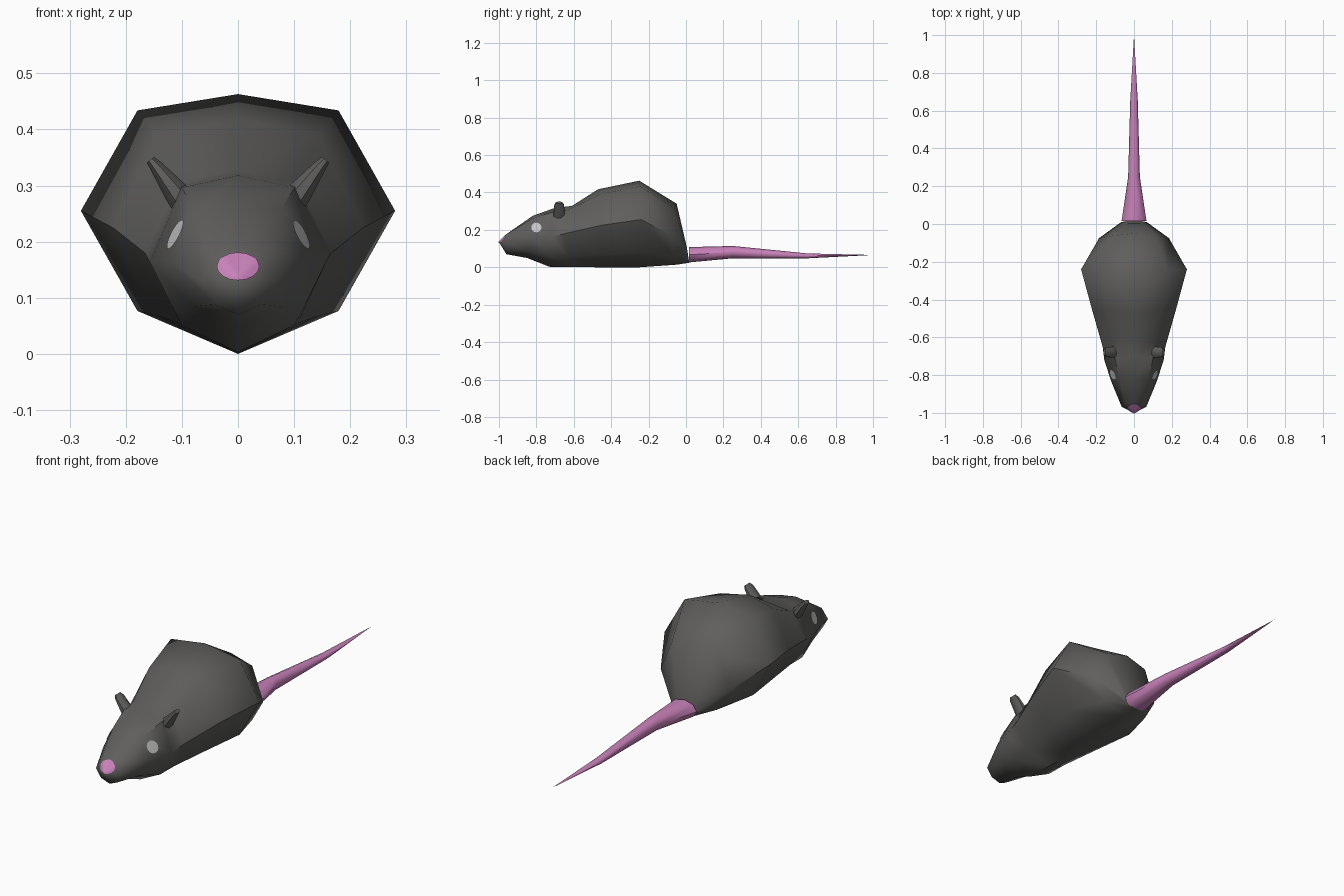
import bpy, bmesh, math
from mathutils import Vector
from mathutils.bvhtree import BVHTree

if "Cube" in bpy.data.objects:
    bpy.data.objects.remove(bpy.data.objects["Cube"])


def material(name, rgb):
    m = bpy.data.materials.new(name)
    m.diffuse_color = (*rgb, 1)
    m.use_nodes = True
    m.node_tree.nodes["Principled BSDF"].inputs["Base Color"].default_value = m.diffuse_color
    return m


GREY = material("dark grey fur", (0.115, 0.113, 0.11))
PINK = material("pink skin", (0.58, 0.22, 0.49))
EYE = material("light grey eye", (0.55, 0.55, 0.55))


def finish(name, verts, faces, mat, angle=40, merge=True):
    mesh = bpy.data.meshes.new(name)
    bm = bmesh.new()
    vs = [bm.verts.new(v) for v in verts]
    for f in faces:
        bm.faces.new([vs[i] for i in f])
    if merge:
        bmesh.ops.recalc_face_normals(bm, faces=bm.faces)
    bm.to_mesh(mesh)
    bm.free()
    mesh.materials.append(mat)
    obj = bpy.data.objects.new(name, mesh)
    bpy.context.collection.objects.link(obj)
    bpy.ops.object.select_all(action='DESELECT')
    obj.select_set(True)
    bpy.context.view_layer.objects.active = obj
    bpy.ops.object.shade_smooth_by_angle(angle=math.radians(angle))
    return obj


def loft(rings, start=None, end=None):
    """Skin a list of equal rings, closing each end with a point or a cap."""
    n = len(rings[0])
    verts = [v for r in rings for v in r]
    faces = [(k * n + i, k * n + (i + 1) % n, (k + 1) * n + (i + 1) % n, (k + 1) * n + i)
             for k in range(len(rings) - 1) for i in range(n)]
    for point, base in ((start, 0), (end, (len(rings) - 1) * n)):
        if point:
            verts.append(point)
            faces += [(base + i, base + (i + 1) % n, len(verts) - 1) for i in range(n)]
        else:
            faces.append(tuple(range(base, base + n)))
    return verts, faces


# body: eight-sided sections (y top, y side, y bottom, half width, z top, z side, z bottom)
SECTIONS = [
    (-0.94, -0.968, -0.96, 0.065, 0.19, 0.13, 0.07),
    (-0.82, -0.83, -0.85, 0.122, 0.275, 0.165, 0.05),
    (-0.70, -0.72, -0.73, 0.157, 0.318, 0.163, 0.003),
    (-0.61, -0.65, -0.60, 0.166, 0.328, 0.18, 0.001),
    (-0.47, -0.45, -0.45, 0.223, 0.417, 0.225, 0.0),
    (-0.25, -0.24, -0.25, 0.28, 0.463, 0.255, 0.0),
    (-0.05, -0.075, -0.05, 0.185, 0.34, 0.17, 0.014),
    (0.0, 0.01, 0.02, 0.068, 0.11, 0.07, 0.025)]


def body_ring(yt, ys, yb, w, zt, zs, zb):
    up, low = zs + 0.86 * (zt - zs), zs - 0.7 * (zs - zb)
    yu, yl = (yt + ys) / 2, (yb + ys) / 2
    half = [(0.64 * w, yu, up), (w, ys, zs), (0.64 * w, yl, low)]
    return [(0, yt, zt)] + half + [(0, yb, zb)] + [(-x, y, z) for x, y, z in half[::-1]]


verts, faces = loft([body_ring(*s) for s in SECTIONS], start=(0, -1, 0.135))
body = finish("body", verts, faces, GREY, 50)

# tail: tapering tube ending in a point (y, half width, half height, centre z)
tail = [[(w * math.cos(a), y, z + h * math.sin(a))
         for a in (math.tau * i / 8 for i in range(8))]
        for y, w, h, z in ((0.015, 0.066, 0.041, 0.067), (0.25, 0.031, 0.033, 0.081),
                           (0.65, 0.02, 0.013, 0.061))]
verts, faces = loft(tail, end=(0, 1, 0.066))
finish("tail", verts, faces, PINK, 50)

# ears: stubby flaps leaning outwards
for side, label in ((1, "left"), (-1, "right")):
    rings = []
    for x, z, r, d in ((0.08, 0.25, 0.03, 0.034), (0.11, 0.287, 0.024, 0.032),
                       (0.145, 0.333, 0.013, 0.028), (0.156, 0.346, 0.009, 0.018)):
        rings.append([(side * (x + 0.77 * r * math.cos(a)), -0.678 + d * math.sin(a),
                       z - 0.64 * r * math.cos(a))
                      for a in (math.tau * (i + 0.5) / 8 for i in range(8))])
    verts, faces = loft(rings)
    finish("ear_" + label, verts, faces, GREY)

# nose and eyes: thin plates projected onto the body
tree = BVHTree.FromPolygons([v.co for v in body.data.vertices],
                            [p.vertices[:] for p in body.data.polygons])


def plate(name, mat, centre, u, v, aim):
    n, steps = 16, 5
    aim = Vector(aim).normalized()
    spots = [(0, 0)] + [(k / steps * math.cos(math.tau * i / n), k / steps * math.sin(math.tau * i / n))
                        for k in range(1, steps + 1) for i in range(n)]
    pts = []
    for s, t in spots:
        origin = Vector(centre) + Vector(u) * s + Vector(v) * t
        hit = tree.ray_cast(origin, aim)[0]
        pts.append((hit or origin) - aim * 0.004)
    faces = [(0, 1 + i, 1 + (i + 1) % n) for i in range(n)]
    for k in range(steps - 1):
        a, b = 1 + k * n, 1 + (k + 1) * n
        faces += [(a + i, b + i, b + (i + 1) % n, a + (i + 1) % n) for i in range(n)]
    obj = finish(name, pts, faces, mat)
    if sum((p.normal.dot(aim) * p.area for p in obj.data.polygons)) > 0:
        obj.data.flip_normals()


plate("nose", PINK, (0, -1.2, 0.156), (0.038, 0, 0), (0, 0, 0.025), (0, 1, 0))
for side, label in ((1, "left"), (-1, "right")):
    plate("eye_" + label, EYE, (side * 0.4, -0.80, 0.213), (0, 0.027, 0), (0, 0, 0.026),
          (-side, 0, 0))
